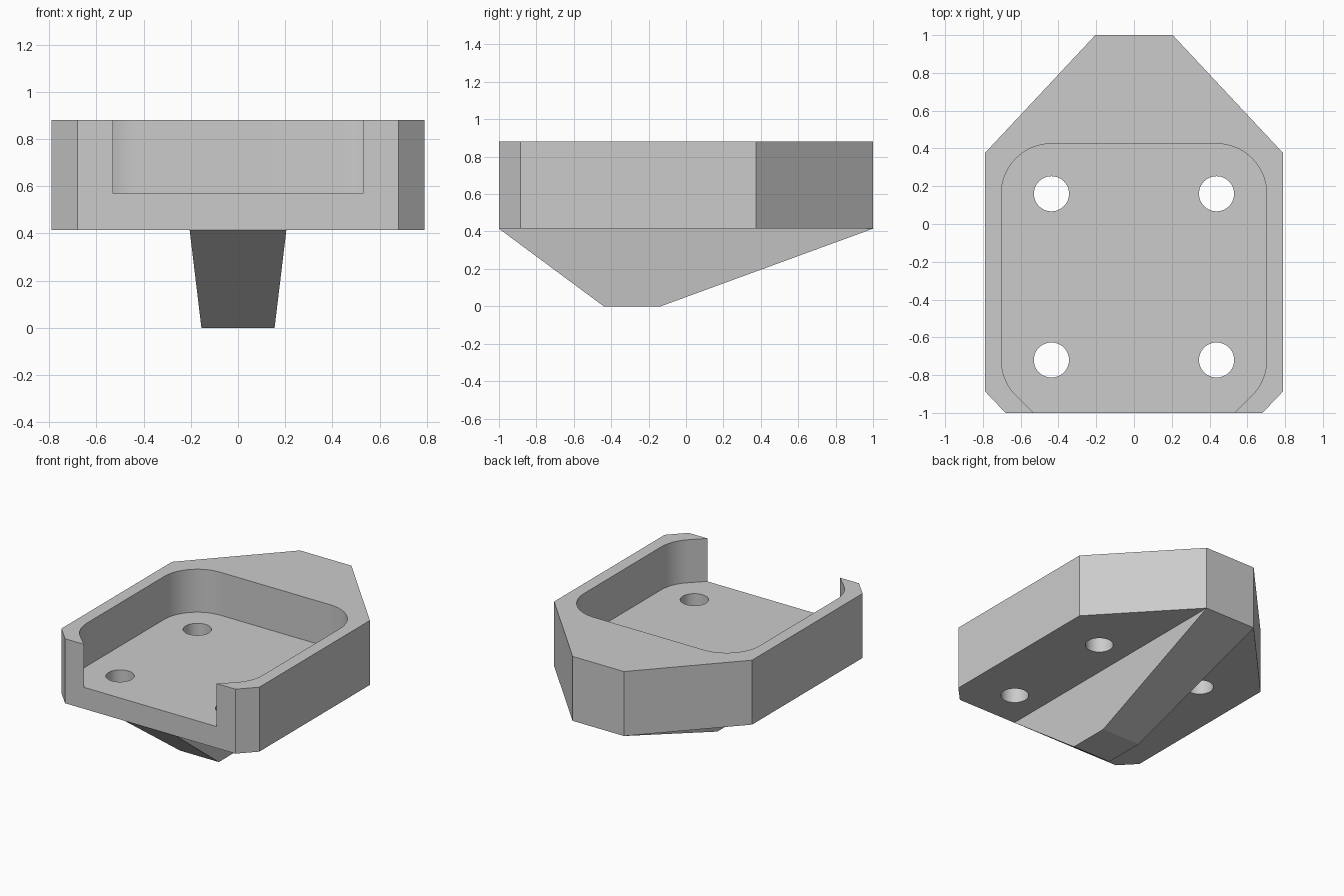
import bpy, bmesh
from math import sin, cos, pi, radians

cube = bpy.data.objects.get("Cube")
if cube:
    bpy.data.objects.remove(cube, do_unlink=True)

grey = bpy.data.materials.new("light grey")
grey.use_nodes = True
grey.diffuse_color = (0.6, 0.6, 0.6, 1)
grey.node_tree.nodes["Principled BSDF"].inputs["Base Color"].default_value = (0.6, 0.6, 0.6, 1)

TOP, FLOOR, BASE = 0.88, 0.57, 0.415
HOLE_X, HOLE_YS, HOLE_R, CORNER_R = 0.437, (-0.72, 0.16), 0.093, 0.265


def loft(name, lower, z0, upper, z1):
    """Closed solid between two outlines with equal point counts."""
    bm = bmesh.new()
    a = [bm.verts.new((x, y, z0)) for x, y in lower]
    b = [bm.verts.new((x, y, z1)) for x, y in upper]
    bm.faces.new(a[::-1])
    bm.faces.new(b)
    for i in range(len(a)):
        j = (i + 1) % len(a)
        bm.faces.new((a[i], a[j], b[j], b[i]))
    bmesh.ops.recalc_face_normals(bm, faces=bm.faces)
    mesh = bpy.data.meshes.new(name)
    bm.to_mesh(mesh)
    bm.free()
    mesh.materials.append(grey)
    obj = bpy.data.objects.new(name, mesh)
    bpy.context.collection.objects.link(obj)
    return obj


def mirrored(half):
    """Complete an outline given its +x half, listed front to back."""
    return half + [(-x, y) for x, y in reversed(half)]


def arc(cx, cy, r, start, end, steps):
    angles = [radians(start + (end - start) * i / steps) for i in range(steps + 1)]
    return [(cx + r * cos(t), cy + r * sin(t)) for t in angles]


def cut(target, cutter):
    cutter.hide_render = True
    mod = target.modifiers.new("cut", 'BOOLEAN')
    mod.operation = 'DIFFERENCE'
    mod.solver = 'EXACT'
    mod.object = cutter
    bpy.ops.object.select_all(action='DESELECT')
    bpy.context.view_layer.objects.active = target
    target.select_set(True)
    bpy.ops.object.modifier_apply(modifier=mod.name)
    bpy.data.objects.remove(cutter, do_unlink=True)


# Tray body with chamfered front corners and tapered back
outline = mirrored([(0.68, -1), (0.79, -0.885), (0.79, 0.375), (0.205, 1)])
tray = loft("tray_body", outline, BASE, outline, TOP)

# Rounded pocket, open through the front wall
pocket = mirrored([(0.53, -1.1), (0.53, -1)]
                  + arc(HOLE_X, HOLE_YS[0], CORNER_R, -45, 0, 12)
                  + arc(HOLE_X, HOLE_YS[1], CORNER_R, 0, 90, 24))
cut(tray, loft("pocket_cutter", pocket, FLOOR, pocket, TOP + 0.1))

# Four screw holes through the floor
for x in (-HOLE_X, HOLE_X):
    for y in HOLE_YS:
        circle = arc(x, y, HOLE_R, 0, 360, 48)[:-1]
        cut(tray, loft("hole_cutter", circle, BASE - 0.1, circle, FLOOR + 0.1))

bpy.ops.object.shade_smooth_by_angle(angle=radians(25))

# Tapered keel under the tray
foot = mirrored([(0.155, -0.44), (0.155, -0.135)])
root = mirrored([(0.205, -1), (0.205, 1)])
loft("keel", foot, 0, root, BASE)
